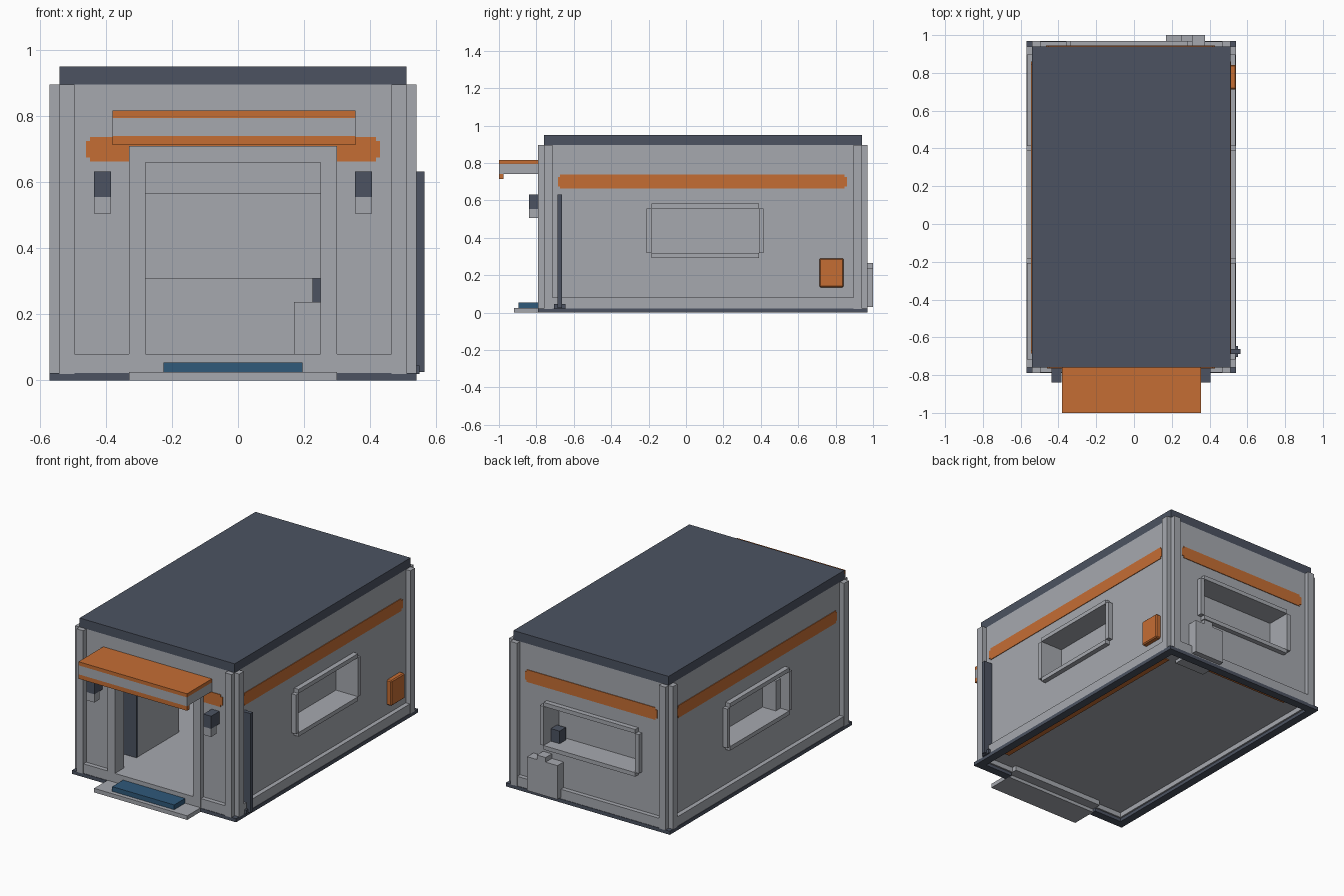
import bpy

cube = bpy.data.objects.get("Cube")
if cube:
    bpy.data.objects.remove(cube, do_unlink=True)


def material(name, rgb):
    m = bpy.data.materials.new(name)
    m.use_nodes = True
    m.diffuse_color = (*rgb, 1)
    m.node_tree.nodes["Principled BSDF"].inputs["Base Color"].default_value = (*rgb, 1)
    return m


GRAY = material("light gray", (0.38, 0.395, 0.43))
SLATE = material("dark slate", (0.072, 0.086, 0.12))
ORANGE = material("orange", (0.56, 0.155, 0.034))
BLUE = material("blue", (0.029, 0.1, 0.195))

# Outer wall planes: left, right, back, front
LEFT, RIGHT, BACK, FRONT = 0.51, -0.54, 0.94, -0.76
TOP = 0.895
OUT = 0.03  # how far the trim stands out


def part(name, mat, boxes, bevel=0):
    """One object made of boxes given as (x0, x1, y0, y1, z0, z1)."""
    verts, faces = [], []
    for x0, x1, y0, y1, z0, z1 in boxes:
        n = len(verts)
        for z in (z0, z1):
            verts += [(x0, y0, z), (x1, y0, z), (x1, y1, z), (x0, y1, z)]
        faces += [(n + 3, n + 2, n + 1, n), (n + 4, n + 5, n + 6, n + 7)]
        for i in range(4):
            j = (i + 1) % 4
            faces.append((n + i, n + j, n + j + 4, n + i + 4))
    me = bpy.data.meshes.new(name)
    me.from_pydata(verts, [], faces)
    me.materials.append(mat)
    ob = bpy.data.objects.new(name, me)
    bpy.context.collection.objects.link(ob)
    if bevel:
        mod = ob.modifiers.new("bevel", "BEVEL")
        mod.width, mod.segments = bevel, 1
    return ob


def on(side, u0, u1, d0, d1, z0, z1):
    """Box on a wall: u runs along it, d points outward from it."""
    plane, sign = {"left": (LEFT, 1), "right": (RIGHT, -1),
                   "back": (BACK, 1), "front": (FRONT, -1)}[side]
    a, b = sorted((plane + sign * d0, plane + sign * d1))
    if side in ("left", "right"):
        return (a, b, u0, u1, z0, z1)
    return (u0, u1, a, b, z0, z1)


def around(side, outer, hole, d0, d1):
    """Four boxes filling an outer rectangle except for a hole."""
    u0, u1, z0, z1 = outer
    a, b, c, e = hole
    rects = [(u0, a, z0, z1), (b, u1, z0, z1), (a, b, z0, c), (a, b, e, z1)]
    return [on(side, p, q, d0, d1, r, s) for p, q, r, s in rects]


def stripe(side, u0, u1, z0=0.662, z1=0.737, c=0.012):
    """Thin painted band with clipped ends."""
    return [on(side, u0 + c, u1 - c, 0, 0.004, z0, z1),
            on(side, u0, u1, 0, 0.004, z0 + c, z1 - c)]


# Side and back walls, each with a recessed window and its frame
spans = {"left": (FRONT, BACK), "right": (FRONT, BACK),
         "back": (RIGHT, LEFT), "front": (RIGHT, LEFT)}
windows = {"left": (-0.185, 0.39), "right": (-0.185, 0.39), "back": (-0.335, 0.285)}
W0, W1, T, DEEP = 0.318, 0.557, 0.025, 0.13
for side, (a, b) in windows.items():
    u0, u1 = spans[side]
    hole = (a, b, W0, W1)
    part(side + "_wall", GRAY, around(side, (u0, u1, 0.02, TOP), hole, -0.03, 0))
    niche = around(side, (a - 0.01, b + 0.01, W0 - 0.01, W1 + 0.01), hole, -DEEP, 0)
    part(side + "_window_recess", GRAY,
         niche + [on(side, a, b, -DEEP, -DEEP + 0.01, W0, W1)])
    part(side + "_window_frame", GRAY, [
        on(side, a, b, -0.01, OUT, W1, W1 + T),
        on(side, a, b, -0.01, OUT, W0 - T, W0),
        on(side, a - T, a, -0.01, OUT, W0, W1),
        on(side, b, b + T, -0.01, OUT, W0, W1)])
    part(side + "_stripe", ORANGE, stripe(side, u0 + 0.075, u1 - 0.08))

# Front wall with doorway
door = (-0.28, 0.25, 0.08, 0.66)
part("front_wall", GRAY, around("front", (RIGHT, LEFT, 0.02, TOP), door, -0.03, 0))
part("door_frame", GRAY, around("front", (-0.33, 0.30, 0.02, 0.71), door, -0.06, OUT))
part("front_stripe", ORANGE, stripe("front", -0.46, 0.43))

# Corner posts and bottom rails
for side, (u0, u1) in spans.items():
    part(side + "_trim", GRAY, [
        on(side, u0, u0 + 0.045, 0, OUT, 0.02, TOP),
        on(side, u1 - 0.045, u1, 0, OUT, 0.02, TOP),
        on(side, u0, u1, 0, OUT * 0.9, 0.02, 0.08)])

# Base skirting
skirt = []
for side, (u0, u1) in spans.items():
    pieces = [(u0 - OUT, u1 + OUT)]
    if side == "front":
        pieces = [(u0 - OUT, -0.33), (0.30, u1 + OUT)]
    skirt += [on(side, a, b, -0.02, OUT, 0, 0.022) for a, b in pieces]
part("base_skirting", SLATE, skirt)

# Floor, underside strips and roof
part("floor", GRAY, [(RIGHT + 0.02, LEFT - 0.02, FRONT + 0.02, BACK - 0.02, 0.05, 0.08)])
part("underside_strips", ORANGE, [(0.41, 0.46, -0.63, 0.8, 0.044, 0.051),
                                  (-0.41, 0.25, 0.85, 0.9, 0.044, 0.051)])
part("roof", SLATE, [(RIGHT, LEFT, FRONT, BACK, TOP, 0.95)])

# Canopy over the door
part("canopy_body", GRAY, [(-0.38, 0.355, -1, FRONT, 0.74, 0.795)])
part("canopy_top", ORANGE, [(-0.38, 0.355, -1, FRONT, 0.795, 0.817)])
part("canopy_lip", ORANGE, [(-0.38, 0.355, -1, -0.975, 0.713, 0.74)])

# Entrance step
part("step_base", GRAY, [(-0.33, 0.30, -0.92, FRONT, 0, 0.025)])
part("step_tread", BLUE, [(-0.225, 0.195, -0.895, -0.785, 0.025, 0.054)])

# Lamps beside the door
for name, x in (("right", -0.41), ("left", 0.38)):
    part(name + "_lamp_cap", SLATE, [(x - 0.026, x + 0.026, -0.84, FRONT, 0.555, 0.632)])
    part(name + "_lamp_glass", GRAY, [(x - 0.026, x + 0.026, -0.84, FRONT - OUT, 0.505, 0.555)])

# Left side: pipe and service hatch
part("pipe", SLATE, [(0.51, 0.565, -0.687, -0.663, 0.025, 0.632),
                     (0.51, 0.55, -0.705, -0.645, 0.02, 0.045)])
part("service_hatch", ORANGE, [(0.50, 0.54, 0.713, 0.843, 0.135, 0.29)], 0.006)

# Utility box through the back wall
part("utility_box", GRAY, [(0.17, 0.375, 0.82, 1, 0.03, 0.237),
                           (0.25, 0.31, 0.93, 1, 0.237, 0.265)])
part("utility_panel", SLATE, [(0.225, 0.30, 0.84, 0.9, 0.237, 0.395)])

# Interior cabinet
part("cabinet", GRAY, [(-0.51, -0.30, -0.54, -0.14, 0.08, 0.5)])
part("cabinet_front", SLATE, [(-0.51, -0.30, -0.555, -0.54, 0.08, 0.5)])
